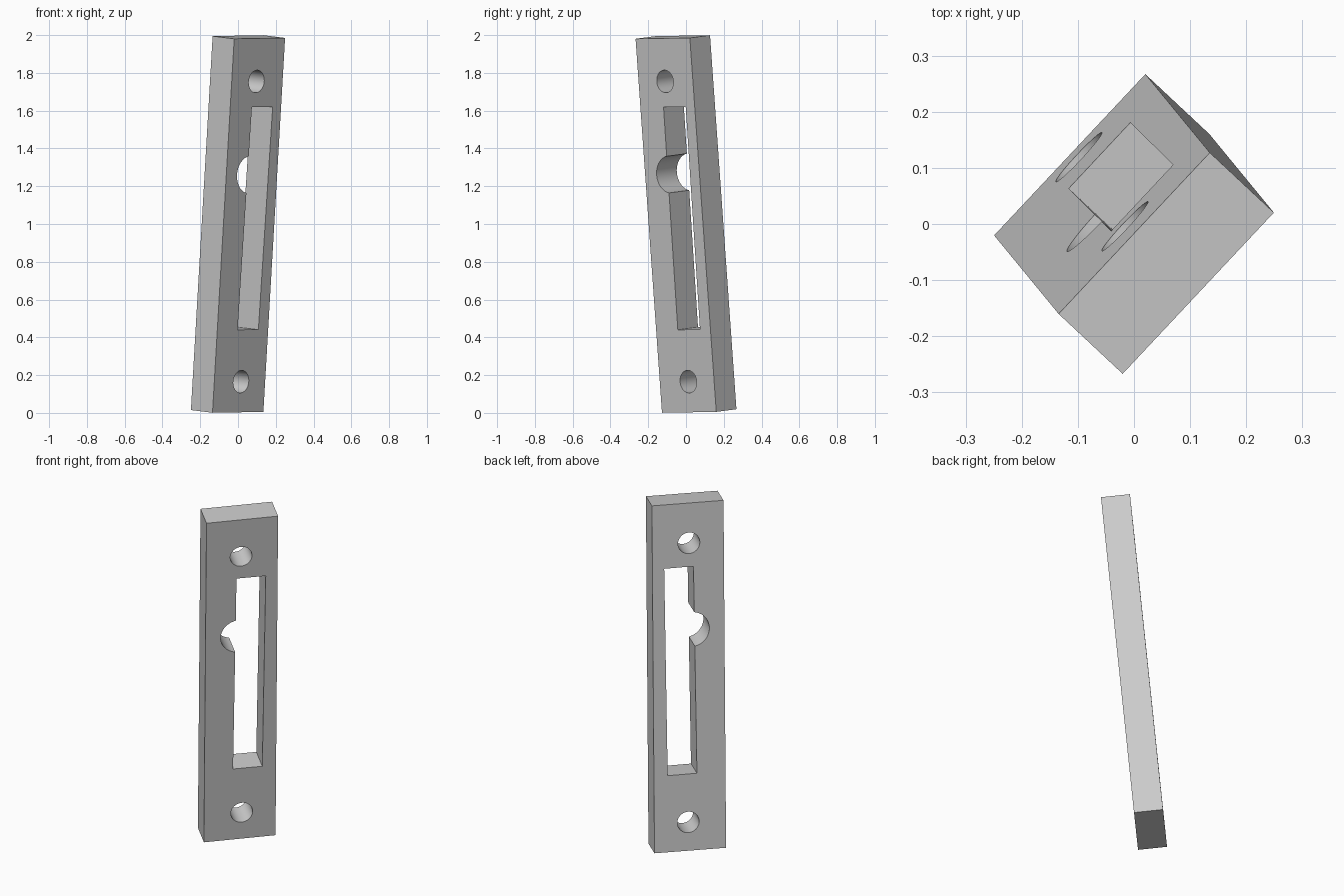
import bpy
from math import radians, pi
from mathutils import Vector, Matrix

default = bpy.data.objects.get("Cube")
if default:
    bpy.data.objects.remove(default, do_unlink=True)

# Plate dimensions: width, thickness, length
WIDTH, THICK, LENGTH = 0.394, 0.157, 1.988

# Leaning frame of the plate: long axis, width axis, front normal
along = Vector((0.115, -0.14, 1.981)).normalized()
across = Vector((0.27, 0.288, 0.0046))
across = (across - along * across.dot(along)).normalized()
inward = along.cross(across)
lean = Matrix((across, inward, along)).transposed().to_4x4()
lean.translation = (0, 0, 1)

grey = bpy.data.materials.new("plain grey")
grey.use_nodes = True
colour = (0.6, 0.6, 0.6, 1)
grey.diffuse_color = colour
grey.node_tree.nodes["Principled BSDF"].inputs["Base Color"].default_value = colour


def box(name, size, x=0, z=0, tilt=0):
    bpy.ops.mesh.primitive_cube_add(size=1)
    obj = bpy.context.object
    obj.name = name
    obj.data.transform(Matrix.Translation((x, 0, z)) @ Matrix.Rotation(tilt, 4, "Y")
                       @ Matrix.Diagonal((*size, 1)))
    obj.data.materials.append(grey)
    return obj


def drill(name, radius, x, z):
    bpy.ops.mesh.primitive_cylinder_add(vertices=64, radius=radius, depth=THICK * 3)
    obj = bpy.context.object
    obj.name = name
    obj.data.transform(Matrix.Translation((x, 0, z)) @ Matrix.Rotation(pi / 2, 4, "X"))
    obj.data.materials.append(grey)
    return obj


# Solid plate and the openings cut through it
plate = box("strike_plate", (WIDTH, THICK, LENGTH))
cutters = [
    box("slot_cutter", (0.161, THICK * 3, 1.185), x=0.046, z=0.037, tilt=0.009),
    drill("notch_cutter", 0.099, -0.015, 0.27),
    drill("upper_screw_cutter", 0.06, -0.005, 0.765),
    drill("lower_screw_cutter", 0.06, 0.01, -0.831),
]
for cutter in cutters:
    cut = plate.modifiers.new(cutter.name, "BOOLEAN")
    cut.operation = "DIFFERENCE"
    cut.solver = "EXACT"
    cut.object = cutter
    cutter.hide_render = True

# Bake the cuts and discard the cutters
bpy.ops.object.select_all(action="DESELECT")
plate.select_set(True)
bpy.context.view_layer.objects.active = plate
for cutter in cutters:
    bpy.ops.object.modifier_apply(modifier=cutter.name)
    bpy.data.objects.remove(cutter, do_unlink=True)

bpy.ops.object.shade_smooth_by_angle(angle=radians(30))
plate.matrix_world = lean
